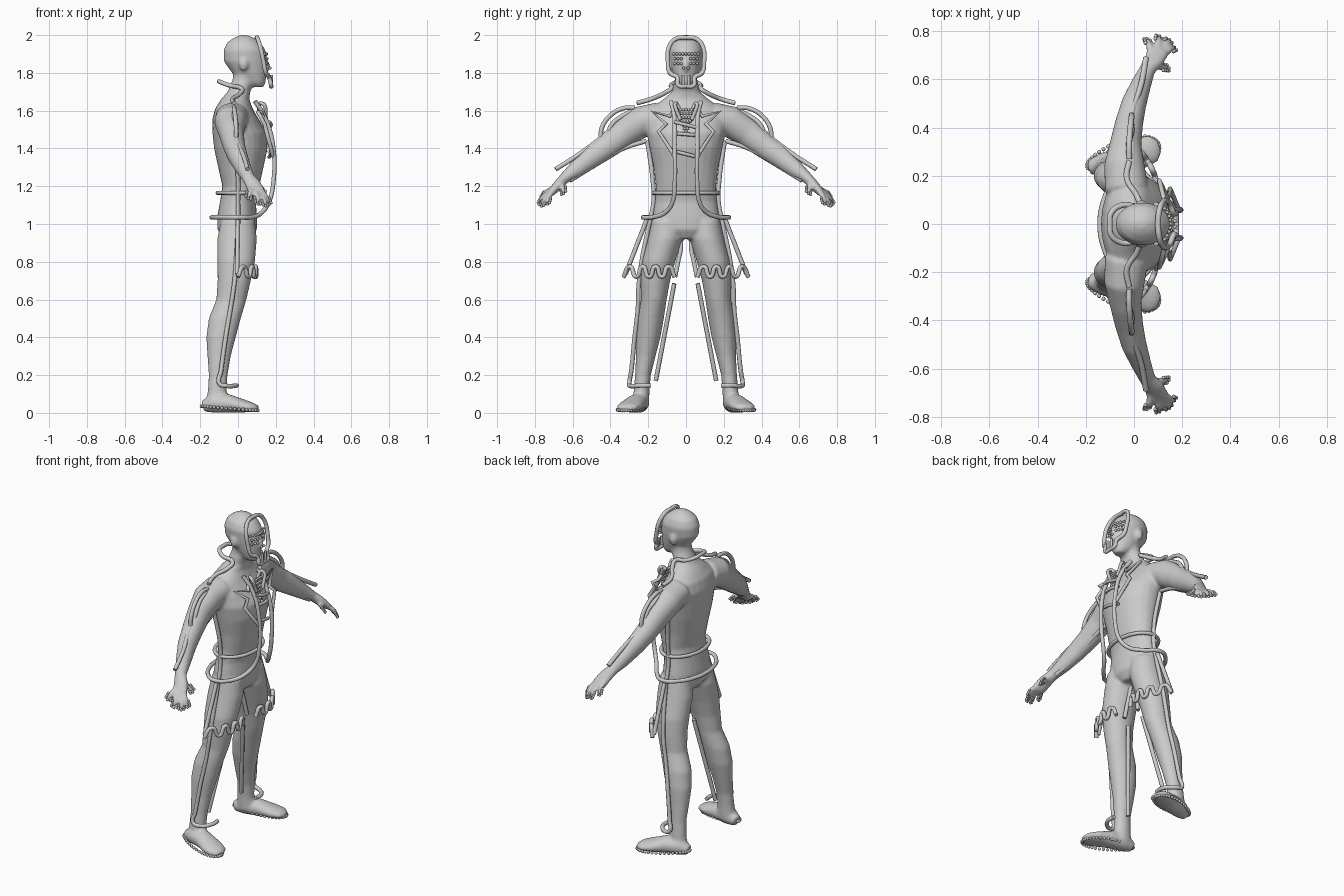
import bpy, bmesh, math
from mathutils import Vector, Matrix

X, Z = Vector((1, 0, 0)), Vector((0, 0, 1))


def loft(bm, rings, ref=X, axis=None, n=24, mirror=False):
    """Closed skin through elliptical rings (centre, radius along ref, radius across)."""
    for s in ((1, -1) if mirror else (1,)):
        cs = [Vector((c[0], c[1] * s, c[2])) for c, a, b in rings]
        loops = []
        for i, (c, a, b) in enumerate(rings):
            t = axis or (cs[min(i + 1, len(cs) - 1)] - cs[max(i - 1, 0)]).normalized()
            u = (ref - ref.dot(t) * t).normalized()
            v = t.cross(u)
            loops.append([bm.verts.new(cs[i] + u * a * math.cos(k * math.tau / n)
                                       + v * b * math.sin(k * math.tau / n)) for k in range(n)])
        for p, q in zip(loops, loops[1:]):
            for k in range(n):
                bm.faces.new((p[k], p[(k + 1) % n], q[(k + 1) % n], q[k]))
        bm.faces.new(loops[0][::-1])
        bm.faces.new(loops[-1])


def stack(bm, rows, mirror=False):
    """Horizontal rings given as (z, cx, cy, rx, ry)."""
    loft(bm, [((x, y, z), a, b) for z, x, y, a, b in rows], axis=Z, mirror=mirror)


def finish(name, bm):
    bmesh.ops.recalc_face_normals(bm, faces=bm.faces)
    me = bpy.data.meshes.new(name)
    bm.to_mesh(me)
    bm.free()
    me.shade_smooth()
    ob = bpy.data.objects.new(name, me)
    bpy.context.collection.objects.link(ob)
    return ob


def tube(name, pts, mirror=True, r=0.012, closed=False, kind='AUTO'):
    cu = bpy.data.curves.new(name, 'CURVE')
    cu.dimensions = '3D'
    cu.bevel_depth, cu.bevel_resolution, cu.resolution_u = r, 2, 6
    cu.use_fill_caps = True
    for s in ((1, -1) if mirror else (1,)):
        sp = cu.splines.new('BEZIER')
        sp.bezier_points.add(len(pts) - 1)
        for bp, p in zip(sp.bezier_points, pts):
            bp.co = (p[0], p[1] * s, p[2])
            bp.handle_left_type = bp.handle_right_type = kind
        sp.use_cyclic_u = closed
    ob = bpy.data.objects.new(name, cu)
    bpy.context.collection.objects.link(ob)


def flip(pts):
    """Path followed by its mirror image, joined into one line."""
    return pts + [(x, -y, z) for x, y, z in reversed(pts) if abs(y) > 1e-4]


def beads(name, pts, r=0.008, mirror=True):
    bm = bmesh.new()
    for p in pts:
        for s in ((1, -1) if mirror else (1,)):
            bmesh.ops.create_uvsphere(bm, u_segments=8, v_segments=6, radius=r,
                                      matrix=Matrix.Translation((p[0], p[1] * s, p[2])))
    finish(name, bm)


# body: torso, head, legs, feet, arms and hands fused by a remesh
bm = bmesh.new()
stack(bm, [(.92, 0, 0, .07, .07), (.97, -.005, 0, .105, .16), (1.04, -.005, 0, .105, .178),
           (1.12, 0, 0, .095, .165), (1.2, .015, 0, .098, .16), (1.3, .015, 0, .12, .172),
           (1.4, .015, 0, .142, .192), (1.48, .01, 0, .145, .208), (1.55, -.012, 0, .125, .22),
           (1.61, -.022, 0, .1, .19), (1.66, -.015, 0, .075, .12), (1.7, .005, 0, .06, .075),
           (1.76, .03, 0, .06, .06), (1.82, .04, 0, .06, .06)])
stack(bm, [(1.725, .105, 0, .03, .03), (1.75, .085, 0, .062, .052), (1.8, .06, 0, .092, .07),
           (1.86, .04, 0, .115, .084), (1.92, .035, 0, .112, .09), (1.96, .03, 0, .088, .075),
           (1.985, .03, 0, .055, .047), (2.0, .03, 0, .02, .018)])
stack(bm, [(1.02, 0, .1, .09, .08), (.92, -.005, .11, .105, .092), (.8, -.01, .145, .1, .088),
           (.7, -.02, .162, .088, .078), (.6, -.035, .17, .08, .068), (.5, -.07, .187, .085, .07),
           (.4, -.09, .2, .078, .065), (.3, -.1, .213, .062, .052), (.2, -.105, .228, .05, .042),
           (.12, -.11, .235, .05, .042), (.04, -.11, .24, .06, .045)], mirror=True)
loft(bm, [((-.185, .235, .035), .03, .03), ((-.13, .245, .05), .05, .05),
          ((-.05, .265, .05), .049, .056), ((.03, .295, .036), .034, .066),
          ((.08, .315, .028), .024, .058), ((.105, .322, .022), .014, .03)], ref=Z, mirror=True)
loft(bm, [((-.03, .14, 1.565), .09, .08), ((-.04, .24, 1.54), .085, .085),
          ((-.035, .33, 1.48), .066, .076), ((-.02, .42, 1.41), .058, .066),
          ((0, .5, 1.355), .052, .06), ((.03, .58, 1.29), .042, .046),
          ((.055, .64, 1.245), .034, .03), ((.08, .675, 1.21), .042, .026),
          ((.1, .71, 1.17), .046, .022), ((.105, .722, 1.157), .032, .015)], mirror=True)
fingers = [((.07, .66, 1.22), (.11, .65, 1.195), (.14, .648, 1.165)),
           ((.12, .70, 1.18), (.15, .725, 1.145), (.165, .732, 1.11)),
           ((.11, .71, 1.17), (.135, .75, 1.13), (.145, .762, 1.10)),
           ((.09, .71, 1.18), (.1, .757, 1.145), (.105, .776, 1.11)),
           ((.07, .70, 1.19), (.062, .743, 1.17), (.055, .765, 1.14))]
hand_beads = []
for f in fingers:
    loft(bm, [(f[0], .015, .015), (f[1], .014, .014), (f[2], .011, .011)], n=10, mirror=True)
    a, b, c = map(Vector, f)
    side = (c - a).cross(Vector((.5, .6, .6))).normalized() * .015
    hand_beads.append(c + (c - b).normalized() * .006)
    for t in (.25, .5, .75, 1):
        p = b.lerp(c, t)
        hand_beads += [p + side, p - side]
for s in (1, -1):
    bmesh.ops.create_uvsphere(bm, u_segments=12, v_segments=8, radius=1, matrix=Matrix.Translation(
        (.03, .086 * s, 1.845)) @ Matrix.Diagonal((.024, .014, .035, 1)))
bmesh.ops.create_uvsphere(bm, u_segments=12, v_segments=8, radius=1, matrix=Matrix.Translation(
    (.152, 0, 1.835)) @ Matrix.Diagonal((.02, .016, .032, 1)))
body = finish("body", bm)
rm = body.modifiers.new("fuse", 'REMESH')
rm.mode, rm.voxel_size, rm.use_smooth_shade = 'VOXEL', .009, True
sm = body.modifiers.new("soften", 'SMOOTH')
sm.factor, sm.iterations = .5, 6

# face mask: hoop, teeth bars and eye studs
tube("mask_rim", flip([(.1, 0, 1.987), (.106, .06, 1.977), (.12, .092, 1.93), (.135, .096, 1.86),
                       (.148, .085, 1.80), (.165, .045, 1.775), (.175, .042, 1.735),
                       (.175, 0, 1.73)]), mirror=False, closed=True)
for y in (-.015, .015):
    tube("mask_tooth", [(.178, y, 1.79), (.178, y, 1.735)], mirror=False, r=.008)
beads("mask_studs", [(.152 - y * y * 6, y, 1.9) for y in (0, .016, .032, .048, .064)]
      + [(.158 - y * y * 6, y, z) for z in (1.875, 1.85) for y in (.025, .042, .059)]
      + [(.17, .012, 1.825)])

# coat: collar, shoulder loops, sleeves and long side seams
tube("collar", flip([(-.02, .26, 1.64), (-.03, .19, 1.66), (.015, .11, 1.695), (.02, .08, 1.715),
                     (-.05, .078, 1.735), (-.095, .045, 1.752), (-.1, 0, 1.755)]), mirror=False)
tube("shoulder_loop", [(-.02, .27, 1.615), (-.02, .33, 1.613), (-.015, .40, 1.575),
                       (-.01, .445, 1.51), (-.01, .452, 1.455)])
tube("shoulder_inner_loop", [(-.02, .28, 1.6), (-.02, .34, 1.57), (-.01, .39, 1.53),
                             (-.01, .42, 1.465)])
tube("sleeve_top", [(-.03, .27, 1.6), (-.015, .36, 1.53), (-.005, .47, 1.44), (.03, .58, 1.36),
                    (.05, .69, 1.29)])
tube("sleeve_bottom", [(-.02, .21, 1.44), (-.01, .32, 1.405), (.01, .45, 1.335),
                       (.035, .55, 1.27), (.06, .615, 1.23)])
tube("side_seam", [(-.02, .205, 1.44), (0, .178, 1.25), (0, .172, 1.12), (0, .195, 1),
                   (-.01, .235, .8), (-.02, .25, .68), (-.04, .255, .55), (-.065, .272, .4),
                   (-.09, .29, .22), (-.098, .3, .155), (-.06, .295, .143), (-.01, .24, .145),
                   (-.01, .185, .145)])

# coat front edges running into the hip hoop around the back
tube("coat_edge", flip([(.09, .08, 1.65), (.14, .062, 1.57), (.185, .06, 1.42), (.185, .06, 1.2),
                        (.165, .07, 1.12), (.13, .105, 1.065), (.08, .17, 1.037),
                        (0, .228, 1.035), (-.08, .18, 1.035), (-.13, .08, 1.035),
                        (-.14, 0, 1.035)]), mirror=False)
tube("lapel", [(.1, .05, 1.64), (.13, .085, 1.57), (.105, .18, 1.595), (.14, .105, 1.53),
               (.15, .145, 1.49), (.185, .06, 1.36)], kind='VECTOR', r=.011)
tube("lapel_point", [(.11, .03, 1.6), (.125, .055, 1.64), (.15, .03, 1.55)], r=.01)
tube("belt", [(.005 + .113 * math.cos(a), .172 * math.sin(a), 1.165)
              for a in [k * math.tau / 16 for k in range(16)]], mirror=False, closed=True, r=.011)
for z0, z1 in ((1.54, 1.51), (1.48, 1.47), (1.385, 1.355)):
    tube("chest_strap", [(.165, -.06, z0), (.175, 0, (z0 + z1) / 2), (.165, .06, z1)],
         mirror=False, r=.01)
beads("chest_studs", [(.125 + i * .0065, (j - (6 - i) / 2) * .015, 1.605 - i * .02)
                      for i in range(7) for j in range(7 - i)], r=.009, mirror=False)

# shorts: flared side, ragged hem and inner seam; then lower inner leg rods
tube("shorts_side", [(0, .205, 1.03), (-.005, .32, .735)])
hem = [(.06 + .27 * k / 8, .72 if k % 2 == 0 else .775) for k in range(9)]
tube("shorts_hem", [(.095 - ((y - .14) * 3.2) ** 2 * .26, y, z) for y, z in hem])
tube("inner_seam", flip([(.02, .058, .72), (.01, .03, .85), (0, 0, .945)]), mirror=False)
tube("inner_leg_rod", [(-.01, .062, .685), (-.09, .16, .17)])

# studs edging the soles and fingers
c, s = math.cos(.29), math.sin(.29)
sole = []
for k in range(40):
    a = k * math.tau / 40
    u, v = .155 * math.cos(a), (.062 + .014 * math.cos(a)) * math.sin(a)
    sole.append((-.045 + u * c - v * s, .283 + u * s + v * c, .024 + .012 * math.cos(a + math.pi)))
beads("sole_studs", sole, r=.009)
beads("finger_studs", hand_beads)
